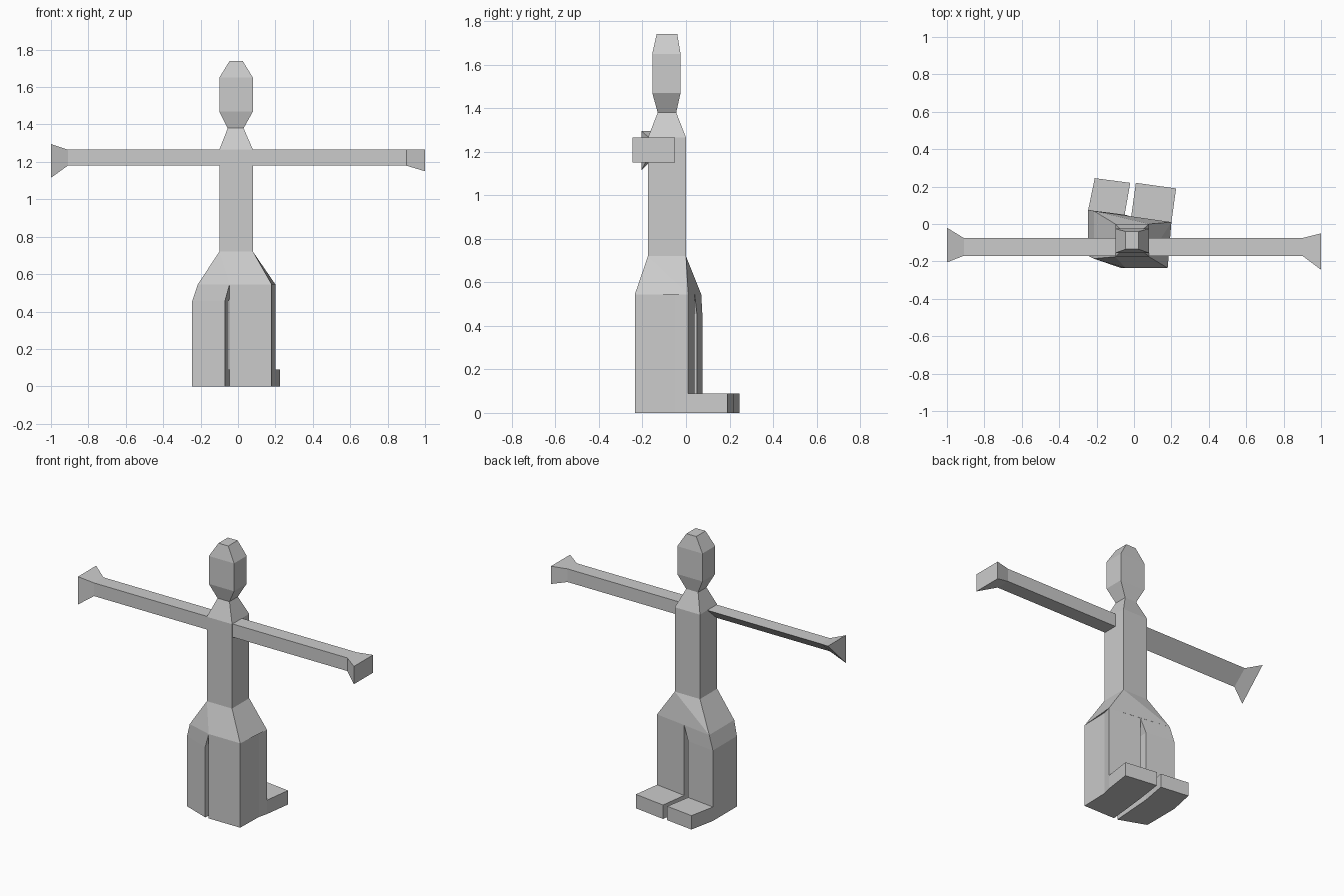
import bpy, bmesh

if "Cube" in bpy.data.objects:
    bpy.data.objects.remove(bpy.data.objects["Cube"])


def finish(name, bm):
    bmesh.ops.recalc_face_normals(bm, faces=bm.faces)
    me = bpy.data.meshes.new(name)
    bm.to_mesh(me)
    bm.free()
    bpy.context.collection.objects.link(bpy.data.objects.new(name, me))


def loft(name, rings, start=True, end=True):
    """Skin equal-length point rings; optionally cap the ends."""
    bm = bmesh.new()
    vs = [[bm.verts.new(p) for p in r] for r in rings]
    n = len(vs[0])
    for a, b in zip(vs, vs[1:]):
        for i in range(n):
            j = (i + 1) % n
            bm.faces.new((a[i], a[j], b[j], b[i]))
    if start:
        bm.faces.new(vs[0])
    if end:
        bm.faces.new(vs[-1])
    finish(name, bm)


def flat(z, pts):
    return [(x, y, z) for x, y in pts]


def rect(z, x0, x1, y0, y1):
    return flat(z, [(x0, y0), (x1, y0), (x1, y1), (x0, y1)])


def section(x, y0, y1, z0, z1, sides=4):
    # arm section; three sides leaves out the lower back corner
    return [(x, y0, z0), (x, y0, z1), (x, y1, z1), (x, y1, z0)][:sides]


# Torso with sloping shoulders, and head
waist = rect(0.72, -0.10, 0.08, -0.175, 0.0)
neck = rect(1.38, -0.055, 0.03, -0.13, -0.045)
loft("torso", [waist, rect(1.265, -0.10, 0.08, -0.175, 0.0), neck], start=False, end=False)
loft("head", [neck,
              rect(1.47, -0.10, 0.08, -0.155, -0.025),
              rect(1.65, -0.10, 0.08, -0.155, -0.025),
              rect(1.74, -0.045, 0.025, -0.135, -0.04)], start=False)

# Arms with flared hands; the left one is a triangular prism
loft("right_arm", [section(0.08, -0.17, -0.075, 1.18, 1.265),
                   section(0.90, -0.17, -0.075, 1.18, 1.265),
                   section(1.00, -0.245, -0.05, 1.15, 1.265)], start=False)
loft("left_arm", [section(-0.10, -0.17, -0.075, 1.18, 1.265, 3),
                  section(-0.91, -0.17, -0.075, 1.18, 1.265, 3),
                  section(-1.00, -0.205, -0.02, 1.115, 1.295, 3)], start=False)

# Legs: the left one widens outward below the hip
left_top = [(-0.215, -0.185), (-0.045, -0.235), (-0.015, 0.04), (-0.215, 0.07)]
left_foot = [(-0.245, -0.17), (-0.07, -0.235), (-0.05, 0.05), (-0.245, 0.075)]
right_leg = [(-0.045, -0.235), (0.18, -0.235), (0.185, -0.05), (0.20, 0.01), (-0.015, 0.04)]
loft("left_leg", [flat(0.545, left_top), flat(0.455, left_foot), flat(0, left_foot)], start=False)
loft("right_leg", [flat(0.545, right_leg), flat(0, right_leg)], start=False)

# Feet, pointing to the back
feet = {
    "left_foot": [(-0.245, 0.075), (-0.05, 0.05), (-0.02, 0.22), (-0.21, 0.245)],
    "right_foot": [(-0.015, 0.04), (0.20, 0.01), (0.225, 0.19), (0.01, 0.22)],
}
for name, outline in feet.items():
    loft(name, [flat(0, outline), flat(0.09, outline)])

# Hips: hull between the waist and the tops of both legs
bm = bmesh.new()
for p in waist + flat(0.545, left_top + right_leg[1:4]):
    bm.verts.new(p)
bmesh.ops.convex_hull(bm, input=bm.verts)
bmesh.ops.dissolve_limit(bm, angle_limit=0.01, verts=bm.verts, edges=bm.edges)
finish("hips", bm)
